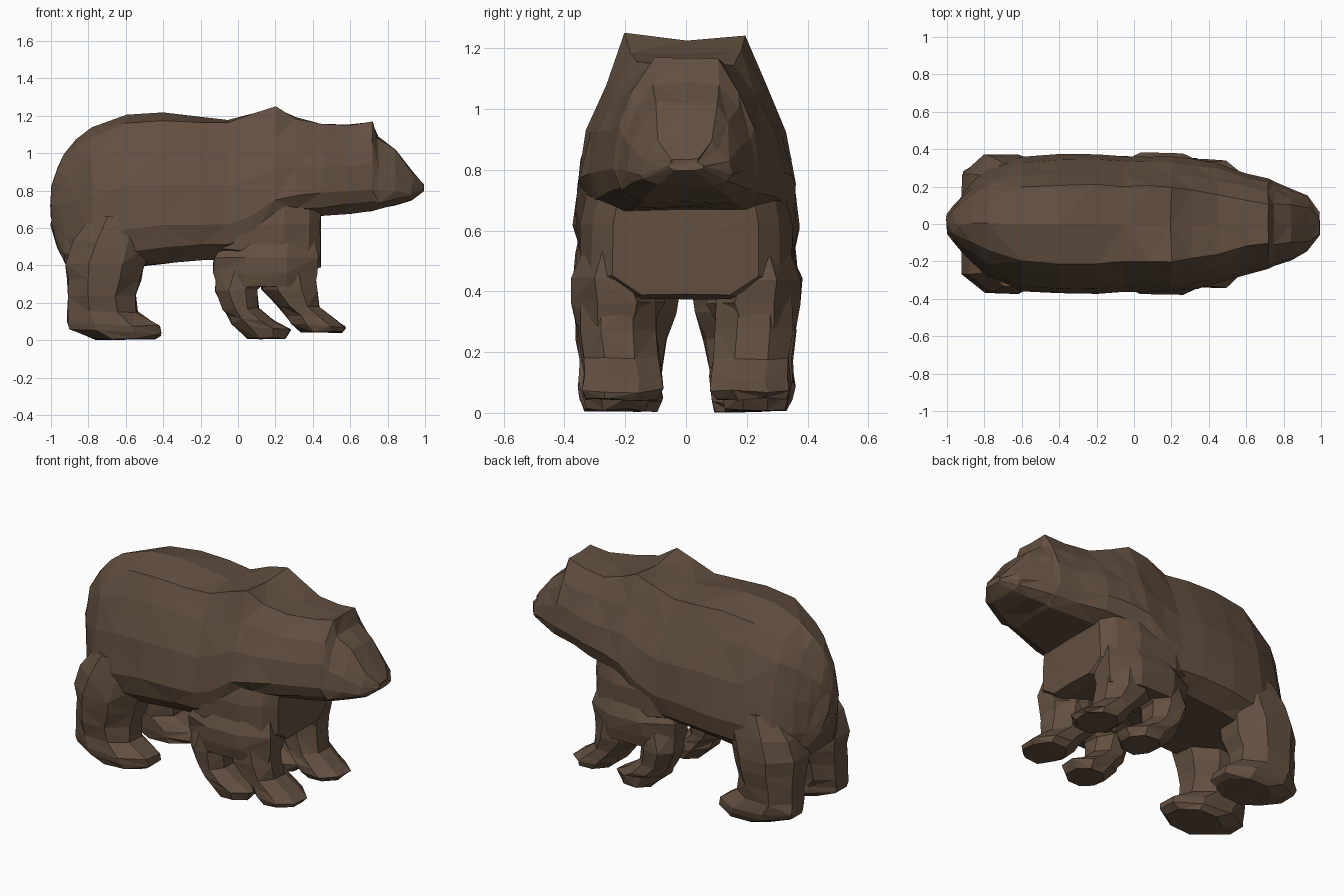
import bpy, bmesh, math, random
from mathutils import Vector

if "Cube" in bpy.data.objects:
    bpy.data.objects.remove(bpy.data.objects["Cube"])

random.seed(4)
fur = bpy.data.materials.new("brown fur")
fur.diffuse_color = (0.125, 0.08, 0.052, 1)
fur.use_nodes = True
fur.node_tree.nodes["Principled BSDF"].inputs["Base Color"].default_value = fur.diffuse_color


def loft(name, rings, jitter=0.0):
    """Skin a list of equal rings, cap the ends and split into flat triangles."""
    bm = bmesh.new()
    rows = []
    for ring in rings:
        row = []
        for p in ring:
            v = Vector(p) + Vector([random.uniform(-jitter, jitter) for _ in range(3)])
            v.z = max(v.z, 0)
            row.append(bm.verts.new(v))
        rows.append(row)
    n = len(rows[0])
    for k, (a, b) in enumerate(zip(rows, rows[1:])):
        for i in range(n):
            j = (i + 1) % n
            if (i + k) % 2:
                bm.faces.new((a[i], a[j], b[j]))
                bm.faces.new((a[i], b[j], b[i]))
            else:
                bm.faces.new((a[i], a[j], b[i]))
                bm.faces.new((a[j], b[j], b[i]))
    caps = [bm.faces.new(rows[0]), bm.faces.new(rows[-1])]
    bmesh.ops.triangulate(bm, faces=caps)
    bmesh.ops.recalc_face_normals(bm, faces=bm.faces)
    mesh = bpy.data.meshes.new(name)
    bm.to_mesh(mesh)
    bm.free()
    mesh.materials.append(fur)
    ob = bpy.data.objects.new(name, mesh)
    bpy.context.collection.objects.link(ob)
    return ob


def limb(name, sections, side, jitter=0.006):
    """Stack of eight-sided rings given as (z, x0, x1, y0, y1, tilt towards front)."""
    rings = []
    for z, x0, x1, y0, y1, tilt in sections:
        ring = []
        for i in range(8):
            a = math.radians(22.5 + 45 * i)
            c, s = math.cos(a) * 1.08, math.sin(a) * 1.08
            ring.append(((x0 + x1) / 2 + c * (x1 - x0) / 2,
                         side * ((y0 + y1) / 2 + s * (y1 - y0) / 2), z + tilt * c))
        rings.append(ring)
    return loft(name, rings, jitter)


# Body and head: x, bottom, top, half width, top width fraction, drop of top edge
stations = [
    (-1.0, .62, .82, .05, .5, .02), (-.965, .50, .93, .10, .45, .03),
    (-.925, .41, 1.0, .15, .45, .03), (-.87, .39, 1.07, .21, .45, .04),
    (-.78, .38, 1.135, .295, .47, .045), (-.60, .39, 1.21, .36, .54, .05),
    (-.40, .41, 1.22, .375, .56, .045), (-.20, .43, 1.195, .375, .56, .03),
    (-.05, .435, 1.172, .365, .56, .01), (.08, .48, 1.205, .365, .56, -.01),
    (.20, .60, 1.22, .36, .55, -.025), (.31, .645, 1.18, .345, .53, -.01),
    (.45, .665, 1.15, .32, .5, 0), (.60, .68, 1.15, .27, .45, 0),
    (.72, .69, 1.165, .24, .45, 0), (.75, .70, 1.085, .23, .48, 0),
    (.84, .72, 1.02, .195, .5, 0), (.93, .75, .90, .15, .6, 0),
    (.99, .80, .835, .06, .7, 0)]
# Half cross-section as width and height fractions
upper = [(1, .25), (.92, .53), (.73, .78)]
belly = [(.66, 0), (.92, .10)]
jaw = [(.62, 0), (.9, .1)]
rings = []
for x, zb, zt, w, t, drop in stations:
    h = zt - zb
    half = (jaw if x > .1 else belly) + upper
    right = [(u * w, zb + v * h) for u, v in half] + [(t * w, zt - drop)]
    loop = [(0, zb)] + right + [(0, zt)] + [(-y, z) for y, z in reversed(right)]
    rings.append([(x, y, z) for y, z in loop])
body = loft("body", rings, .006)
parts = []

# Chest hanging between the shoulders
chest = [(-.22, .44, .70, .27), (0, .42, .74, .35), (.25, .39, .76, .35),
         (.38, .375, .76, .31), (.44, .39, .76, .24)]
parts.append(loft("chest", [
    [(x, 0, zb), (x, .6 * w, zb), (x, w, zb + .06), (x, w, .62), (x, .9 * w, zt),
     (x, -.9 * w, zt), (x, -w, .62), (x, -w, zb + .06), (x, -.6 * w, zb)]
    for x, zb, zt, w in chest], .004))

# Legs and paws on both sides
for side, tag in ((-1, "right"), (1, "left")):
    parts.append(limb("hind_leg_" + tag, [
        (.66, -.78, -.50, .08, .33, 0), (.53, -.88, -.46, .05, .36, 0),
        (.41, -.92, -.50, .02, .37, 0),
        (.33, -.91, -.52, .03, .365, 0), (.24, -.91, -.55, .06, .36, 0),
        (.15, -.91, -.54, .075, .35, 0), (.085, -.91, -.42, .08, .36, -.01),
        (.045, -.90, -.41, .08, .35, -.015), (.005, -.76, -.45, .09, .33, 0)], side))
    parts.append(limb("front_leg_" + tag, [
        (.58, -.04, .40, .12, .32, 0), (.44, -.13, .43, .10, .38, 0),
        (.36, -.13, .42, .07, .375, 0), (.285, -.11, .41, .11, .36, 0)], side))
    parts.append(limb("front_paw_back_" + tag, [
        (.38, -.11, .20, .12, .35, 0), (.27, -.12, .10, .12, .36, 0),
        (.17, -.08, .11, .13, .35, 0), (.115, -.05, .19, .13, .35, -.01),
        (.07, -.03, .28, .12, .34, -.015), (.01, .05, .25, .13, .33, 0)], side))
    parts.append(limb("front_paw_fore_" + tag, [
        (.38, .10, .41, .10, .35, 0), (.27, .13, .42, .10, .35, 0),
        (.18, .22, .43, .09, .34, 0), (.12, .26, .52, .08, .34, -.01),
        (.08, .28, .575, .08, .345, -.01), (.045, .34, .56, .10, .33, 0)], side))

# Merge everything into one skin
for ob in parts:
    mod = body.modifiers.new("join " + ob.name, 'BOOLEAN')
    mod.operation = 'UNION'
    mod.solver = 'EXACT'
    mod.use_self = True
    mod.object = ob
graph = bpy.context.evaluated_depsgraph_get()
skin = bpy.data.meshes.new_from_object(body.evaluated_get(graph))
body.modifiers.clear()
body.data = skin
skin.materials.clear()
skin.materials.append(fur)
for poly in skin.polygons:
    poly.material_index = 0
for ob in parts:
    bpy.data.objects.remove(ob)
